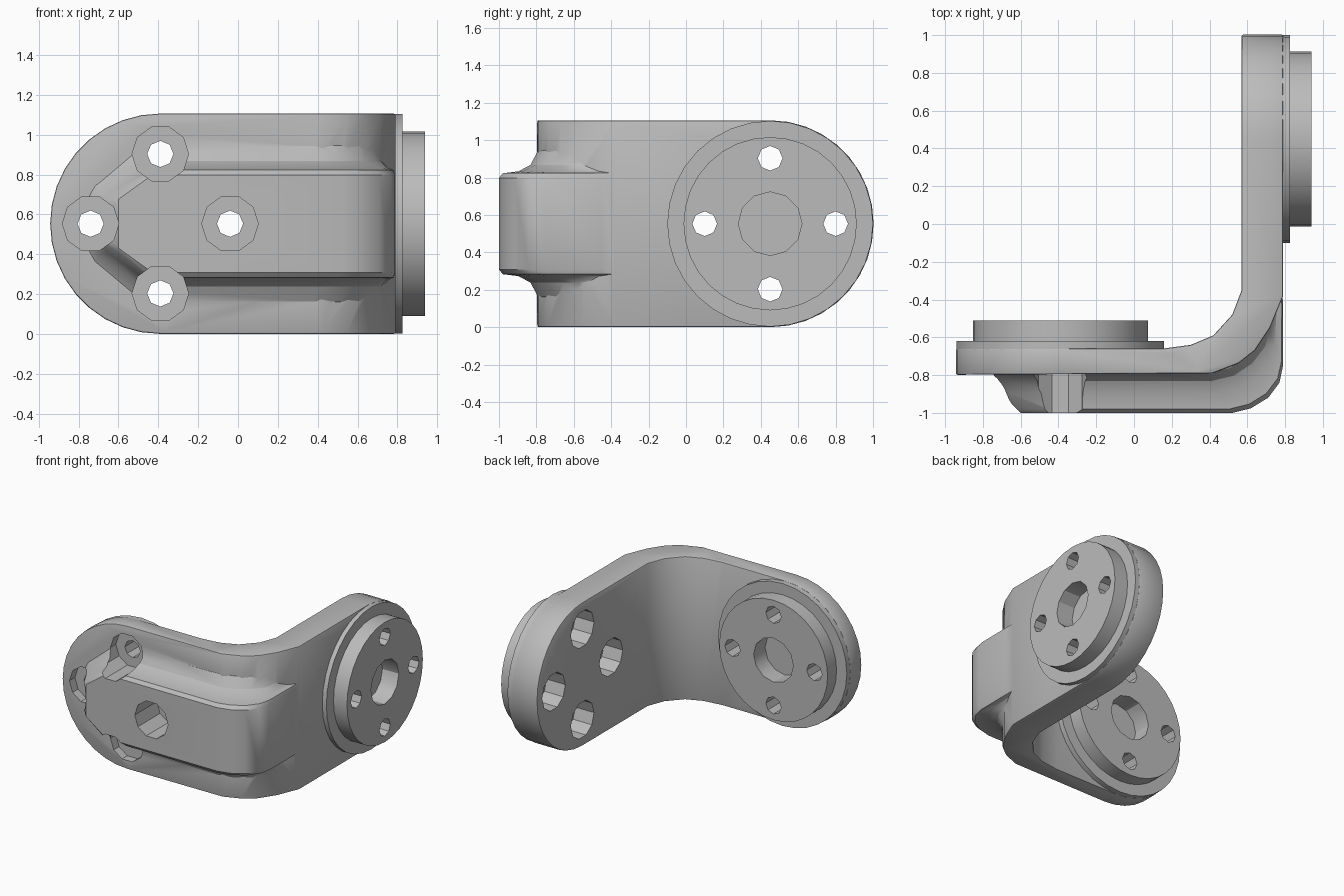
import bpy, bmesh, math
from mathutils import Vector

if "Cube" in bpy.data.objects:
    bpy.data.objects.remove(bpy.data.objects["Cube"], do_unlink=True)

MID = 0.553            # height of the centre line
FRONT_X, SIDE_Y = -0.39, 0.45   # flange centres along each arm

grey = bpy.data.materials.new("cast_grey")
grey.use_nodes = True
grey.diffuse_color = (0.5, 0.5, 0.5, 1)
grey.node_tree.nodes["Principled BSDF"].inputs["Base Color"].default_value = (0.5, 0.5, 0.5, 1)


def finish(name, bm):
    bmesh.ops.recalc_face_normals(bm, faces=bm.faces)
    mesh = bpy.data.meshes.new(name)
    bm.to_mesh(mesh)
    bm.free()
    mesh.materials.append(grey)
    ob = bpy.data.objects.new(name, mesh)
    bpy.context.collection.objects.link(ob)
    return ob


def on_axis(axis, u, v, depth):
    """Place a flat outline point; u runs along the arm, v is height (or y for axis z)."""
    return {"x": (depth, u, v), "y": (u, depth, v), "z": (u, v, depth)}[axis]


def loft(name, rings):
    bm = bmesh.new()
    loops = [[bm.verts.new(p) for p in ring] for ring in rings]
    n = len(loops[0])
    for a, b in zip(loops, loops[1:]):
        for i in range(n):
            j = (i + 1) % n
            bm.faces.new((a[i], a[j], b[j], b[i]))
    bm.faces.new(loops[0])
    bm.faces.new(loops[-1])
    return finish(name, bm)


def prism(name, outline, axis, lo, hi):
    return loft(name, [[on_axis(axis, u, v, d) for u, v in outline] for d in (lo, hi)])


def circle(u, r, n, v=MID, start=0.0, sweep=math.tau):
    return [(u + r * math.cos(start + sweep * i / n), v + r * math.sin(start + sweep * i / n))
            for i in range(n)]


def apply(ob, kind, **settings):
    mod = ob.modifiers.new(kind.lower(), kind)
    for key, value in settings.items():
        setattr(mod, key, value)
    bpy.ops.object.select_all(action="DESELECT")
    bpy.context.view_layer.objects.active = ob
    ob.select_set(True)
    bpy.ops.object.modifier_apply(modifier=mod.name)


def combine(ob, tool, operation, keep=False):
    apply(ob, "BOOLEAN", object=tool, operation=operation, solver="EXACT")
    if not keep:
        bpy.data.objects.remove(tool, do_unlink=True)


# L-shaped plate, rounded at the end of both arms
plate_outline = [(-1.2, -0.66), (0.15, -0.66), (0.3, -0.64), (0.42, -0.59), (0.52, -0.48),
                 (0.57, -0.35), (0.57, 1.2), (0.79, 1.2), (0.79, -0.38), (0.72, -0.55),
                 (0.64, -0.67), (0.55, -0.74), (0.42, -0.79), (-1.2, -0.8)]
body = prism("bracket_body", plate_outline, "z", -0.1, 1.2)
for axis, centre, way in (("y", FRONT_X, -1), ("x", SIDE_Y, 1)):
    arc = circle(centre, MID * way, 18, start=-way * math.pi / 2, sweep=way * math.pi)
    arc = [(centre + way * abs(u - centre), v) for u, v in arc]
    top = max(v for u, v in arc)
    ends = [(centre, 2 * MID), (centre - way * 2, 2 * MID), (centre - way * 2, 0)]
    if abs(arc[0][1]) > MID:
        ends = [(centre, 0), (centre - way * 2, 0), (centre - way * 2, 2 * MID)]
    combine(body, prism("rounded_end", arc + ends, axis, -1.5, 1.5), "INTERSECT")
apply(body, "BEVEL", width=0.025, segments=2, limit_method="ANGLE", angle_limit=math.radians(50))

# Raised spine along the front arm and round the corner, with flared sides
flare = [(0, 0.42), (0.2, 0.39), (0.35, 0.315), (0.6, 0.28), (0.92, 0.27), (1, 0.245)]
stations = [((-0.78, -0.74), (-0.65, -0.95), 0.4), ((-0.75, -0.74), (-0.6, -1), 0.5),
            ((-0.5, -0.74), (-0.43, -1), 1), ((0.35, -0.74), (0.52, -1), 1),
            ((0.48, -0.71), (0.62, -0.975), 1), ((0.58, -0.64), (0.71, -0.92), 1),
            ((0.65, -0.55), (0.77, -0.84), 1), ((0.68, -0.47), (0.789, -0.75), 1),
            ((0.71, -0.36), (0.789, -0.45), 1), ((0.71, -0.3), (0.786, -0.35), 1)]
rings = []
for inner, outer, scale in stations:
    a, b = Vector(inner), Vector(outer)
    half = [(a.lerp(b, t), h * scale) for t, h in flare]
    rings.append([(p.x, p.y, MID + h) for p, h in half] +
                 [(p.x, p.y, MID - h) for p, h in reversed(half)])
combine(body, loft("spine", rings), "UNION")


def flange(name, axis, centre, base, pad, face, floor):
    """Stepped round mounting face with a blind centre recess."""
    ob = prism(name, circle(centre, 0.55, 32), axis, base, pad)
    combine(ob, prism("disc", circle(centre, 0.463, 32), axis, base, face), "UNION")
    recess = prism("recess", circle(centre, 0.17, 12), axis, floor, 2 * face - floor)
    combine(ob, recess, "DIFFERENCE")
    return ob


front_flange = flange("front_flange", "y", FRONT_X, -0.71, -0.62, -0.51, -0.65)
side_flange = flange("side_flange", "x", SIDE_Y, 0.74, 0.825, 0.94, 0.8)

# Four bolt holes per flange, counterbored from the far side
for axis, centre, part, bore in (("y", FRONT_X, front_flange, (-1.2, -0.73)),
                                 ("x", SIDE_Y, side_flange, (0.4, 0.73))):
    for k in range(4):
        u = centre + 0.35 * math.cos(k * math.pi / 2)
        v = MID + 0.35 * math.sin(k * math.pi / 2)
        lo, hi = (-1.2, -0.3) if axis == "y" else (0.4, 1.2)
        hole = prism("hole", circle(u, 0.066, 8, v), axis, lo, hi)
        combine(body, hole, "DIFFERENCE", keep=True)
        combine(part, hole, "DIFFERENCE")
        combine(body, prism("bore", circle(u, 0.142, 10, v), axis, *bore), "DIFFERENCE")

for ob in (body, front_flange, side_flange):
    bpy.ops.object.select_all(action="DESELECT")
    bpy.context.view_layer.objects.active = ob
    ob.select_set(True)
    bpy.ops.object.shade_smooth_by_angle(angle=math.radians(30))
